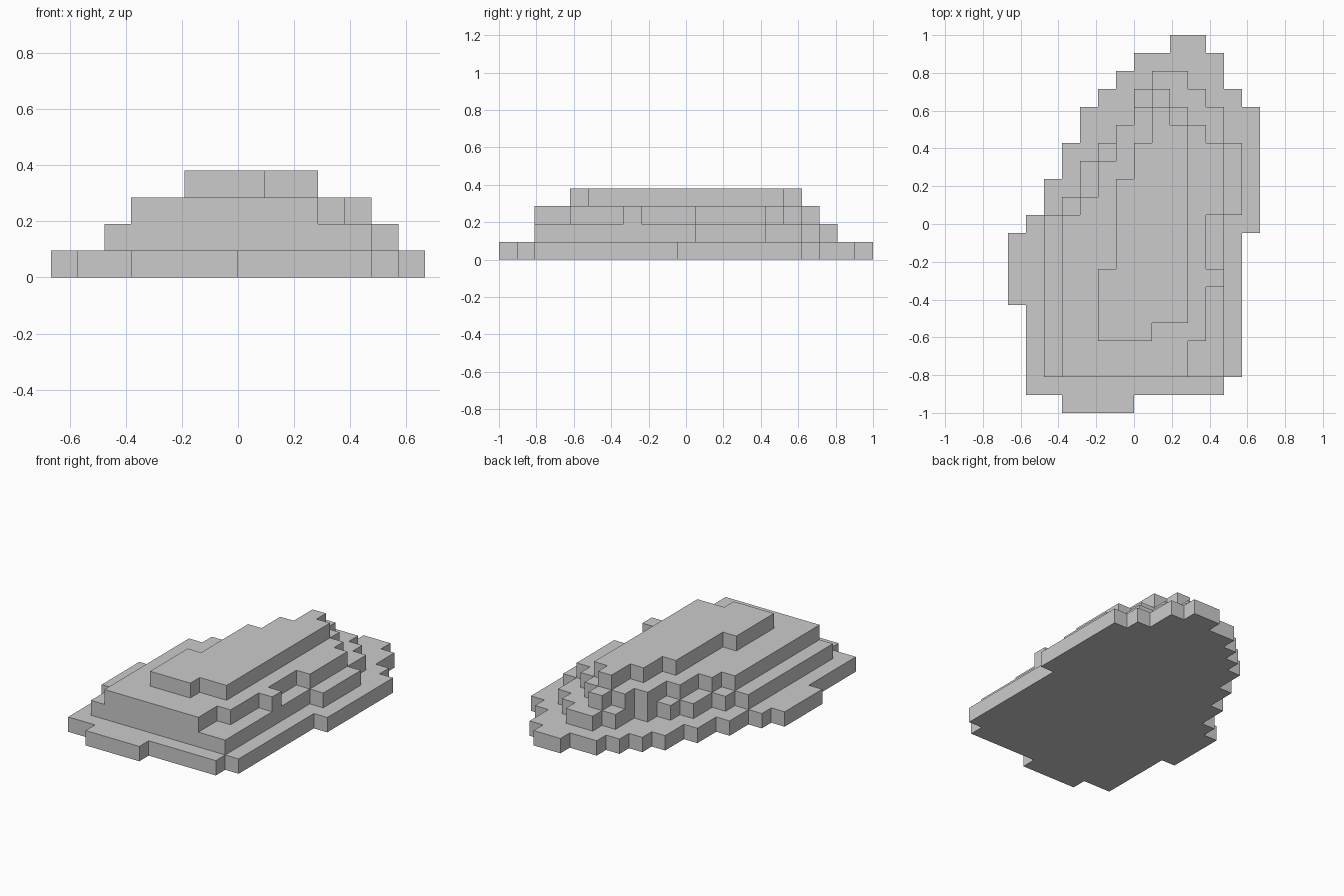
import bpy, bmesh

if "Cube" in bpy.data.objects:
    bpy.data.objects.remove(bpy.data.objects["Cube"])

CELL = 2 / 21          # size of one block
NX, NY = 14, 21        # footprint in blocks

# Stepped outlines in block units: alternating x, y values, counter-clockwise
LAYERS = {
    "base_layer": [11, 21, 9, 20, 7, 19, 6, 18, 5, 17, 4, 15, 3, 13, 2, 11, 1, 10,
                   0, 6, 1, 1, 3, 0, 7, 1, 12, 2, 13, 10, 14, 17, 13, 18, 12, 20],
    "lower_layer": [10, 19, 8, 18, 7, 16, 6, 15, 5, 14, 4, 12, 3, 11, 2, 2,
                    12, 11, 13, 15, 12, 17, 11, 18],
    "upper_layer": [9, 18, 8, 17, 7, 16, 6, 14, 5, 12, 4, 11, 3, 2, 10, 4,
                    11, 7, 12, 8, 11, 11, 12, 15, 11, 16, 10, 17],
    "top_layer": [9, 17, 8, 15, 7, 13, 6, 8, 5, 4, 8, 5, 10, 16],
}


def outline(steps):
    """Turn alternating x, y values into the corners of a stepped outline."""
    xs, ys = steps[0::2], steps[1::2]
    corners = []
    for i, y in enumerate(ys):
        corners += [(xs[i], y), (xs[(i + 1) % len(xs)], y)]
    return corners


def slab(name, steps, level):
    """Extrude a stepped outline into a layer one block thick."""
    bm = bmesh.new()
    verts = [bm.verts.new(((x - NX / 2) * CELL, (y - NY / 2) * CELL, level * CELL))
             for x, y in outline(steps)]
    face = bm.faces.new(verts)
    result = bmesh.ops.extrude_face_region(bm, geom=[face], use_keep_orig=True)
    moved = [g for g in result["geom"] if isinstance(g, bmesh.types.BMVert)]
    bmesh.ops.translate(bm, verts=moved, vec=(0, 0, CELL))
    bmesh.ops.recalc_face_normals(bm, faces=bm.faces[:])
    mesh = bpy.data.meshes.new(name)
    bm.to_mesh(mesh)
    bm.free()
    bpy.context.collection.objects.link(bpy.data.objects.new(name, mesh))


# Stack the terraces from the ground up
for level, (name, steps) in enumerate(LAYERS.items()):
    slab(name, steps, level)
